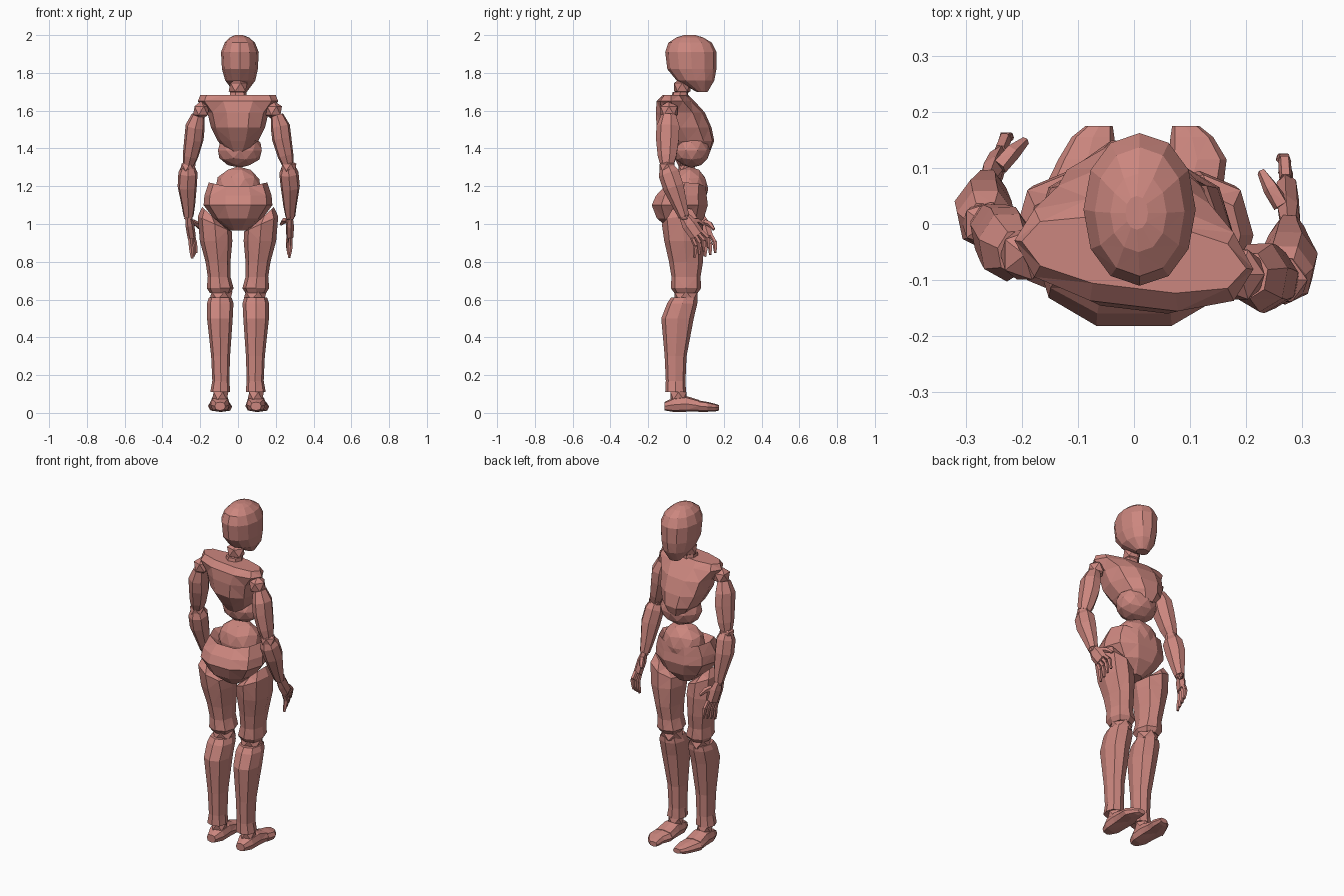
import bpy, bmesh, math
from mathutils import Vector

if "Cube" in bpy.data.objects:
    bpy.data.objects.remove(bpy.data.objects["Cube"], do_unlink=True)

COLOR = (0.60, 0.24, 0.21, 1)
clay = bpy.data.materials.new("terracotta_pink")
clay.use_nodes = True
clay.diffuse_color = COLOR
clay.node_tree.nodes["Principled BSDF"].inputs["Base Color"].default_value = COLOR


def finish(name, bm):
    """Turn a bmesh into a flat-shaded object."""
    bmesh.ops.recalc_face_normals(bm, faces=bm.faces)
    mesh = bpy.data.meshes.new(name)
    bm.to_mesh(mesh)
    bm.free()
    mesh.materials.append(clay)
    bpy.context.collection.objects.link(bpy.data.objects.new(name, mesh))


def skin(name, loops):
    """Bridge matching loops of points and cap both ends."""
    bm = bmesh.new()
    rows = [[bm.verts.new(p) for p in loop] for loop in loops]
    n = len(rows[0])
    for a, b in zip(rows, rows[1:]):
        for i in range(n):
            j = (i + 1) % n
            bm.faces.new((a[i], a[j], b[j], b[i]))
    bm.faces.new(rows[0])
    bm.faces.new(rows[-1])
    bmesh.ops.triangulate(bm, faces=[f for f in bm.faces if len(f.verts) == 4])
    finish(name, bm)


def power(v, e):
    return math.copysign(abs(v) ** e, v)


def loft(name, rings, n=8, e=0.85, side=1, axis="z", twist=0):
    """Rings are (x, y, z, rx, r2, tilt, lift); tilt and lift slope the ring sideways."""
    loops = []
    for x, y, z, rx, r2, *extra in rings:
        tilt, lift = (extra + [0, 0])[:2]
        loop = []
        for i in range(n):
            a = math.tau * i / n
            c, s = power(math.cos(a), e), power(math.sin(a), e)
            px = side * (x + rx * c)
            if axis == "z":
                loop.append((px, y + r2 * s + twist * px, z + tilt * c + lift * abs(c)))
            else:
                loop.append((px, y, z + r2 * s))
        loops.append(loop)
    skin(name, loops)


def tube(name, points, radii, n=5, flat=1, normal=Vector((1, 0, 0))):
    """Tapered limb along a path; flat squeezes it along the normal."""
    points = [Vector(p) for p in points]
    loops = []
    for k, p in enumerate(points):
        d = points[min(k + 1, len(points) - 1)] - points[max(k - 1, 0)]
        u = d.cross(normal).normalized()
        v = d.cross(u).normalized()
        loops.append([p + radii[k] * (u * math.cos(math.tau * i / n)
                                      + v * flat * math.sin(math.tau * i / n)) for i in range(n)])
    skin(name, loops)


def ball(name, center, size, detail=1):
    bm = bmesh.new()
    bmesh.ops.create_icosphere(bm, subdivisions=detail, radius=1)
    for v in bm.verts:
        v.co = Vector(center) + Vector(a * b for a, b in zip(v.co, size))
    finish(name, bm)


# Head and neck
loft("head", [
    (0.012, 0.085, 1.70, 0.035, 0.03), (0.012, 0.05, 1.76, 0.08, 0.10),
    (0.01, 0.031, 1.82, 0.095, 0.130), (0.01, 0.026, 1.91, 0.10, 0.136),
    (0.01, 0.022, 1.96, 0.08, 0.115), (0.008, 0.02, 1.988, 0.05, 0.07),
    (0.005, 0.02, 2.0, 0.02, 0.03)], n=12, e=0.95)
ball("neck_ball", (0, -0.02, 1.725), (0.055, 0.05, 0.05))
loft("neck_base", [(0, -0.035, 1.64, 0.05, 0.05), (0, -0.03, 1.70, 0.045, 0.042)], n=7)

# Torso: chest shell over rib ball, waist ball and hip shell
loft("chest_shell", [
    (0, 0.03, 1.385, 0.06, 0.10), (0, 0.02, 1.44, 0.108, 0.130),
    (0, -0.01, 1.51, 0.143, 0.145), (0, -0.03, 1.59, 0.162, 0.128),
    (0, -0.055, 1.65, 0.213, 0.095), (0, -0.055, 1.682, 0.20, 0.062)],
    n=10, twist=-0.12)
ball("rib_cage", (0.01, 0.03, 1.39), (0.122, 0.10, 0.092), 2)
ball("waist", (0, 0.02, 1.185), (0.126, 0.098, 0.12), 2)
loft("pelvis_shell", [
    (0, -0.02, 0.965, 0.045, 0.06), (0, -0.03, 1.03, 0.13, 0.13),
    (0, -0.033, 1.10, 0.182, 0.155), (0, -0.025, 1.15, 0.178, 0.14),
    (0, -0.005, 1.185, 0.155, 0.115, 0, 0.035), (0, 0.015, 1.15, 0.12, 0.085, 0, 0.03)], n=10)

# Legs
for side, label in ((1, "left"), (-1, "right")):
    loft(label + "_thigh", [
        (0.14, -0.02, 1.045, 0.05, 0.07, 0.045), (0.123, -0.02, 1.0, 0.09, 0.108, 0.04),
        (0.116, -0.01, 0.91, 0.086, 0.105), (0.106, 0.0, 0.80, 0.066, 0.09),
        (0.10, 0.0, 0.72, 0.06, 0.077), (0.094, 0.0, 0.66, 0.071, 0.08),
        (0.094, 0.0, 0.635, 0.055, 0.062)], side=side)
    ball(label + "_knee", (side * 0.09, 0, 0.62), (0.068, 0.072, 0.05))
    loft(label + "_shin", [
        (0.094, -0.01, 0.61, 0.06, 0.07), (0.094, -0.02, 0.58, 0.07, 0.08),
        (0.096, -0.045, 0.50, 0.068, 0.086), (0.092, -0.055, 0.30, 0.05, 0.058),
        (0.091, -0.055, 0.17, 0.045, 0.052), (0.094, -0.055, 0.11, 0.053, 0.055)], side=side)
    ball(label + "_ankle", (side * 0.094, -0.04, 0.09), (0.048, 0.05, 0.045))
    drift = 0.015 * side  # both feet turn slightly the same way
    loft(label + "_foot", [
        (0.095, -0.115, 0.035, 0.028, 0.022), (0.095, -0.065, 0.043, 0.05, 0.038),
        (0.096, 0.0, 0.048, 0.053, 0.042), (0.098, 0.07, 0.038, 0.058, 0.03)],
        side=side, axis="y", e=0.7)
    loft(label + "_toes", [
        (0.099, 0.065, 0.036, 0.06, 0.03), (0.098 + drift, 0.115, 0.032, 0.052, 0.026),
        (0.088 + drift, 0.155, 0.028, 0.038, 0.02),
        (0.077 + drift, 0.175, 0.027, 0.024, 0.014)], side=side, axis="y", e=0.7)

# Arms: shoulder, elbow, wrist, knuckles and palm normal per side
ARMS = {
    "left": ((0.19, -0.09, 1.60), (0.268, -0.10, 1.30), (0.277, -0.01, 1.04),
             (0.274, 0.06, 0.94), (1, 0.15, 0)),
    "right": ((-0.195, -0.055, 1.60), (-0.265, 0.0, 1.30), (-0.262, 0.07, 1.04),
              (-0.245, 0.105, 0.93), (-0.95, 0.25, 0)),
}
for label, joints in ARMS.items():
    shoulder, elbow, wrist, knuckles, out = map(Vector, joints)
    out.normalize()
    lateral = Vector((math.copysign(1, out.x), 0, 0))
    ball(label + "_shoulder", shoulder, (0.048, 0.052, 0.052))
    tube(label + "_upper_arm",
         [shoulder.lerp(elbow, t) + lateral * b for t, b in
          ((0.08, 0.01), (0.28, 0.012), (0.5, 0.003), (0.8, 0), (0.95, 0))],
         (0.042, 0.064, 0.064, 0.052, 0.038), n=7, flat=0.82)
    ball(label + "_elbow", elbow, (0.046, 0.046, 0.042))
    tube(label + "_forearm",
         [elbow.lerp(wrist, t) + lateral * b for t, b in
          ((0, 0), (0.12, 0), (0.4, 0.005), (0.8, 0), (1, 0))],
         (0.042, 0.058, 0.058, 0.04, 0.03), n=7, flat=0.9)
    ball(label + "_wrist", wrist, (0.026, 0.028, 0.028))
    tube(label + "_palm", [wrist, wrist.lerp(knuckles, 0.4), knuckles],
         (0.028, 0.042, 0.04), n=6, flat=0.5, normal=out)
    # Fingers fan out across the knuckles, each of two segments
    along = (knuckles - wrist).normalized()
    across = along.cross(out).normalized()
    if across.y < 0:
        across = -across
    for i, finger in enumerate(("little", "ring", "middle", "index")):
        spread = (i - 1.5) * 0.02
        base = knuckles + across * spread - along * 0.005
        bend = base + along * 0.045 + across * spread * 0.3
        tip = bend + Vector((0, 0, -0.06)) + across * spread * 0.2 - out * 0.008
        tube(f"{label}_{finger}_finger_base", [base, bend], (0.012, 0.012))
        tube(f"{label}_{finger}_finger_tip", [bend, bend.lerp(tip, 0.5), tip], (0.013, 0.011, 0.007))
    root = wrist.lerp(knuckles, 0.35) + across * 0.025 - out * 0.01
    mid = root + across * 0.025 + along * 0.02 - out * 0.015
    tube(label + "_thumb", [root, mid, mid + along * 0.035 + across * 0.015 - out * 0.015],
         (0.016, 0.015, 0.008))
